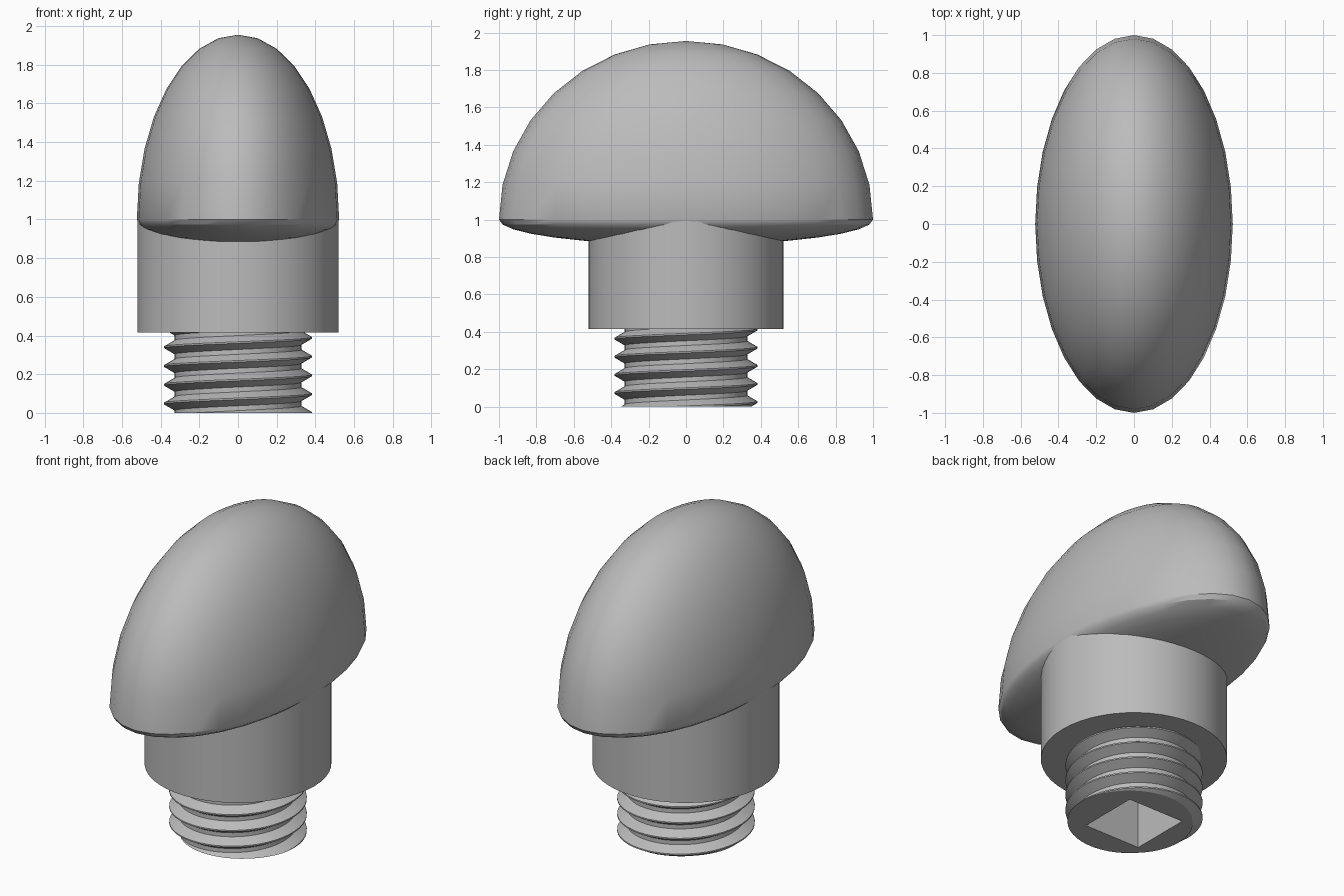
import bpy, bmesh, math
from mathutils import Matrix, Vector

cube = bpy.data.objects.get("Cube")
if cube:
    bpy.data.objects.remove(cube)

GREY = (0.5, 0.5, 0.5, 1)
steel = bpy.data.materials.new("plain_grey")
steel.use_nodes = True
steel.diffuse_color = GREY
steel.node_tree.nodes["Principled BSDF"].inputs["Base Color"].default_value = GREY


def finish(name, bm):
    """Turn a bmesh into a smooth object with sharp edges kept."""
    bmesh.ops.remove_doubles(bm, verts=bm.verts, dist=0.0002)
    bmesh.ops.recalc_face_normals(bm, faces=bm.faces)
    mesh = bpy.data.meshes.new(name)
    bm.to_mesh(mesh)
    bm.free()
    mesh.materials.append(steel)
    obj = bpy.data.objects.new(name, mesh)
    bpy.context.collection.objects.link(obj)
    bpy.ops.object.select_all(action='DESELECT')
    obj.select_set(True)
    bpy.context.view_layer.objects.active = obj
    bpy.ops.object.shade_smooth_by_angle(angle=math.radians(30))


def lathe(profile, steps):
    """Spin a radius/height profile around z."""
    bm = bmesh.new()
    verts = [bm.verts.new((r, 0, z)) for r, z in profile]
    edges = [bm.edges.new(pair) for pair in zip(verts, verts[1:])]
    bmesh.ops.spin(bm, geom=verts + edges, cent=(0, 0, 0), axis=(0, 0, 1),
                   angle=math.tau, steps=steps, use_merge=True)
    return bm


# Oval domed cap with a shallow bulging underside
DOME, BULGE, RINGS = 0.955, 0.135, 8
profile = []
for i in range(-RINGS, RINGS + 1):
    a = i / RINGS * math.pi / 2
    profile.append((math.cos(a), math.sin(a) * (DOME if i > 0 else BULGE)))
cap = lathe(profile, 32)
bmesh.ops.transform(cap, verts=cap.verts,
                    matrix=Matrix.Translation((0, 0, 1)) @ Matrix.Diagonal((0.523, 1, 1, 1)))
finish("domed_cap", cap)

# Round collar, its top buried in the cap
COLLAR_Z = 0.415
finish("collar", lathe([(0, COLLAR_Z), (0.52, COLLAR_Z), (0.52, 0.995), (0, 0.995)], 48))

# Threaded stud: a helical ribbon, one pitch wide, welded turn to turn
PITCH, SEGS, TURNS = 0.097, 48, 8
CREST, ROOT = 0.383, 0.328
section = [(CREST, -0.004), (CREST, 0.004), (ROOT, 0.036), (ROOT, 0.061), (CREST, PITCH - 0.004)]
bm = bmesh.new()
rows = []
for i in range(SEGS * TURNS + 1):
    a = math.tau * i / SEGS
    lift = PITCH * (i / SEGS - 2)
    rows.append([bm.verts.new((r * math.cos(a), r * math.sin(a), lift + dz)) for r, dz in section])
for low, high in zip(rows, rows[1:]):
    for j in range(len(section) - 1):
        bm.faces.new((low[j], high[j], high[j + 1], low[j + 1]))
bmesh.ops.remove_doubles(bm, verts=bm.verts, dist=0.0002)

# Trim the thread flat at the floor and just inside the collar
for z, direction in ((0, -1), (COLLAR_Z + 0.01, 1)):
    bmesh.ops.bisect_plane(bm, geom=bm.verts[:] + bm.edges[:] + bm.faces[:], dist=1e-5,
                           plane_co=(0, 0, z), plane_no=(0, 0, direction), clear_outer=True)

# Square socket in the end face
HALF = 0.19
rim = [e for e in bm.edges if e.is_boundary and all(abs(v.co.z) < 1e-4 for v in e.verts)]
corners = [bm.verts.new((x * HALF, y * HALF, 0)) for x, y in ((-1, -1), (1, -1), (1, 1), (-1, 1))]
square = [bm.edges.new((corners[i - 1], corners[i])) for i in range(4)]
bmesh.ops.triangle_fill(bm, edges=rim + square, use_beauty=True, normal=(0, 0, -1))
walls = bmesh.ops.extrude_edge_only(bm, edges=square)["geom"]
inner = [g for g in walls if isinstance(g, bmesh.types.BMVert)]
bmesh.ops.translate(bm, verts=inner, vec=Vector((0, 0, 0.4)))
bmesh.ops.contextual_create(bm, geom=inner + [g for g in walls if isinstance(g, bmesh.types.BMEdge)
                                              and all(v in inner for v in g.verts)])
finish("threaded_stud", bm)
